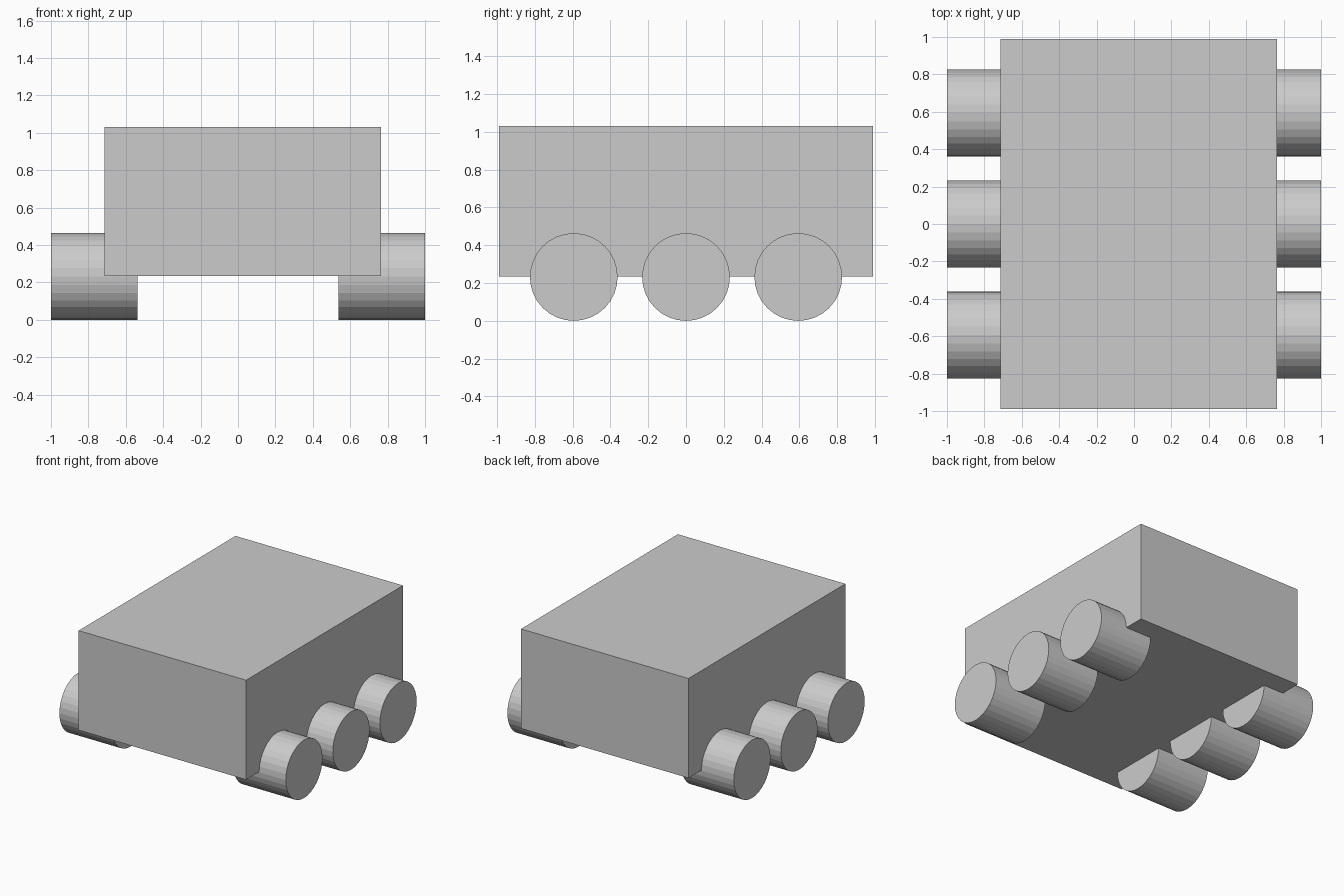
import bpy
from math import pi

if "Cube" in bpy.data.objects:
    bpy.data.objects.remove(bpy.data.objects["Cube"])

R = 0.232          # wheel radius
WIDTH = 0.464      # wheel width
SPACING = 0.594    # distance between axles

# Box body, set slightly off centre between the wheels
bpy.ops.mesh.primitive_cube_add(size=1, location=(0.025, 0, 0.6325))
body = bpy.context.object
body.name = "body"
body.dimensions = (1.48, 1.98, 0.795)
bpy.ops.object.transform_apply(location=False, rotation=False, scale=True)

# Three wheels on each side
for side, sx in (("left", -1), ("right", 1)):
    for row, iy in (("front", -1), ("middle", 0), ("rear", 1)):
        bpy.ops.mesh.primitive_cylinder_add(
            vertices=32, radius=R, depth=WIDTH,
            location=(sx * (1 - WIDTH / 2), iy * SPACING, R),
            rotation=(0, pi / 2, 0))
        bpy.context.object.name = f"{row}_{side}_wheel"
